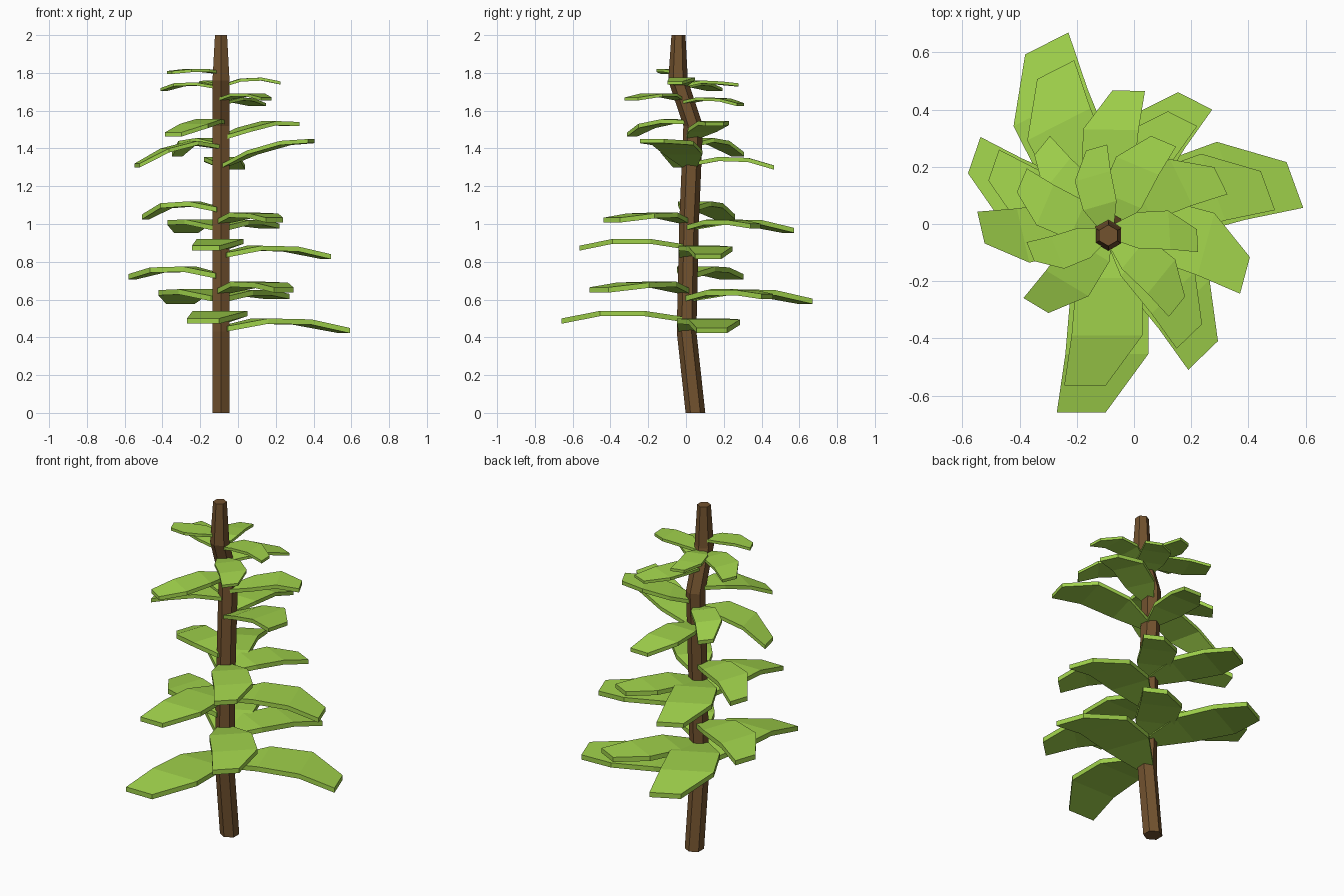
import bpy
from math import radians, sin, cos, pi

if "Cube" in bpy.data.objects:
    bpy.data.objects.remove(bpy.data.objects["Cube"])


def material(name, rgb):
    m = bpy.data.materials.new(name)
    m.diffuse_color = (*rgb, 1)
    m.use_nodes = True
    m.node_tree.nodes["Principled BSDF"].inputs["Base Color"].default_value = m.diffuse_color
    return m


LEAF = material("leaf_green", (0.35, 0.64, 0.07))
BARK = material("bark_brown", (0.17, 0.085, 0.028))


def loft(name, rings, mat):
    """Join equal-sized vertex rings with quads and cap both ends."""
    n = len(rings[0])
    verts = [v for r in rings for v in r]
    faces = [tuple(range(n))[::-1], tuple(range(len(verts) - n, len(verts)))]
    for i in range(len(rings) - 1):
        for j in range(n):
            k = (j + 1) % n
            faces.append((i * n + j, i * n + k, (i + 1) * n + k, (i + 1) * n + j))
    me = bpy.data.meshes.new(name)
    me.from_pydata(verts, [], faces)
    me.materials.append(mat)
    ob = bpy.data.objects.new(name, me)
    bpy.context.collection.objects.link(ob)
    return ob


# Trunk: six-sided, leaning in y (z, y, radius)
TX = -0.09
PATH = [(0, 0.05, 0.052), (0.43, 0.003, 0.052), (1.0, 0.016, 0.052),
        (1.52, 0.038, 0.052), (1.76, -0.042, 0.052), (2.0, -0.04, 0.037)]
loft("trunk", [[(TX + r * cos(pi / 6 + i * pi / 3), y + r * sin(pi / 6 + i * pi / 3), z)
                for i in range(6)] for z, y, r in PATH], BARK)

# Leaf outline: distance out, right edge, left edge (tip swept to the right)
OUTLINE = [(0.02, -0.05, 0.05), (0.22, -0.13, 0.14), (0.455, -0.15, 0.14), (0.66, -0.18, -0.01)]


def leaf(name, heading, size, heights, cy, thick):
    a = radians(heading)
    rings = []
    for (u, right, left), z in zip(OUTLINE, heights):
        def pt(v, dz):
            return (TX + size * (u * cos(a) - v * sin(a)),
                    cy + size * (u * sin(a) + v * cos(a)), z + dz)
        rings.append([pt(left, 0), pt(left, -thick), pt(right, -thick), pt(right, 0)])
    loft(name, rings, LEAF)


# Lower whorl: heading, size, heights of the four stations
LOWER = [(-90, 1.0, (0.51, 0.54, 0.54, 0.50)), (20, 1.0, (0.46, 0.50, 0.495, 0.45)),
         (117, 1.0, (0.62, 0.655, 0.65, 0.605)), (-46, 0.85, (0.66, 0.695, 0.69, 0.665)),
         (161, 0.79, (0.74, 0.775, 0.77, 0.735)), (63, 0.79, (0.62, 0.65, 0.65, 0.63))]
for i, (h, s, zs) in enumerate(LOWER):
    leaf(f"lower_leaf_{i + 1}", h, s, zs, 0.0, 0.028)
    up = [z + 0.385 - 0.1 * (z - 0.5) for z in zs]
    if i == 4:                       # this one droops at the tip
        up = [1.09, 1.12, 1.11, 1.05]
    leaf(f"middle_leaf_{i + 1}", h, s * 0.855, up, 0.0, 0.026)

# Upper whorl
UPPER = [(193, 0.67, (1.42, 1.44, 1.40, 1.32)), (-15, 0.78, (1.32, 1.39, 1.44, 1.45)),
         (26, 0.62, (1.47, 1.51, 1.545, 1.54)), (239, 0.60, (1.55, 1.555, 1.53, 1.485)),
         (89, 0.67, (1.33, 1.355, 1.35, 1.31)), (141, 0.51, (1.43, 1.455, 1.44, 1.38))]
for i, (h, s, zs) in enumerate(UPPER):
    leaf(f"upper_leaf_{i + 1}", h, s, zs, 0.025, 0.022)

# Crown whorl
CROWN = [(202, 0.42, (1.81, 1.82, 1.82, 1.81)), (157, 0.53, (1.73, 1.75, 1.745, 1.72)),
         (3, 0.47, (1.74, 1.77, 1.775, 1.755)), (-39, 0.53, (1.67, 1.69, 1.69, 1.67)),
         (67, 0.56, (1.65, 1.67, 1.665, 1.64)), (106, 0.45, (1.74, 1.76, 1.755, 1.745))]
for i, (h, s, zs) in enumerate(CROWN):
    leaf(f"crown_leaf_{i + 1}", h, s, zs, -0.03, 0.016)
